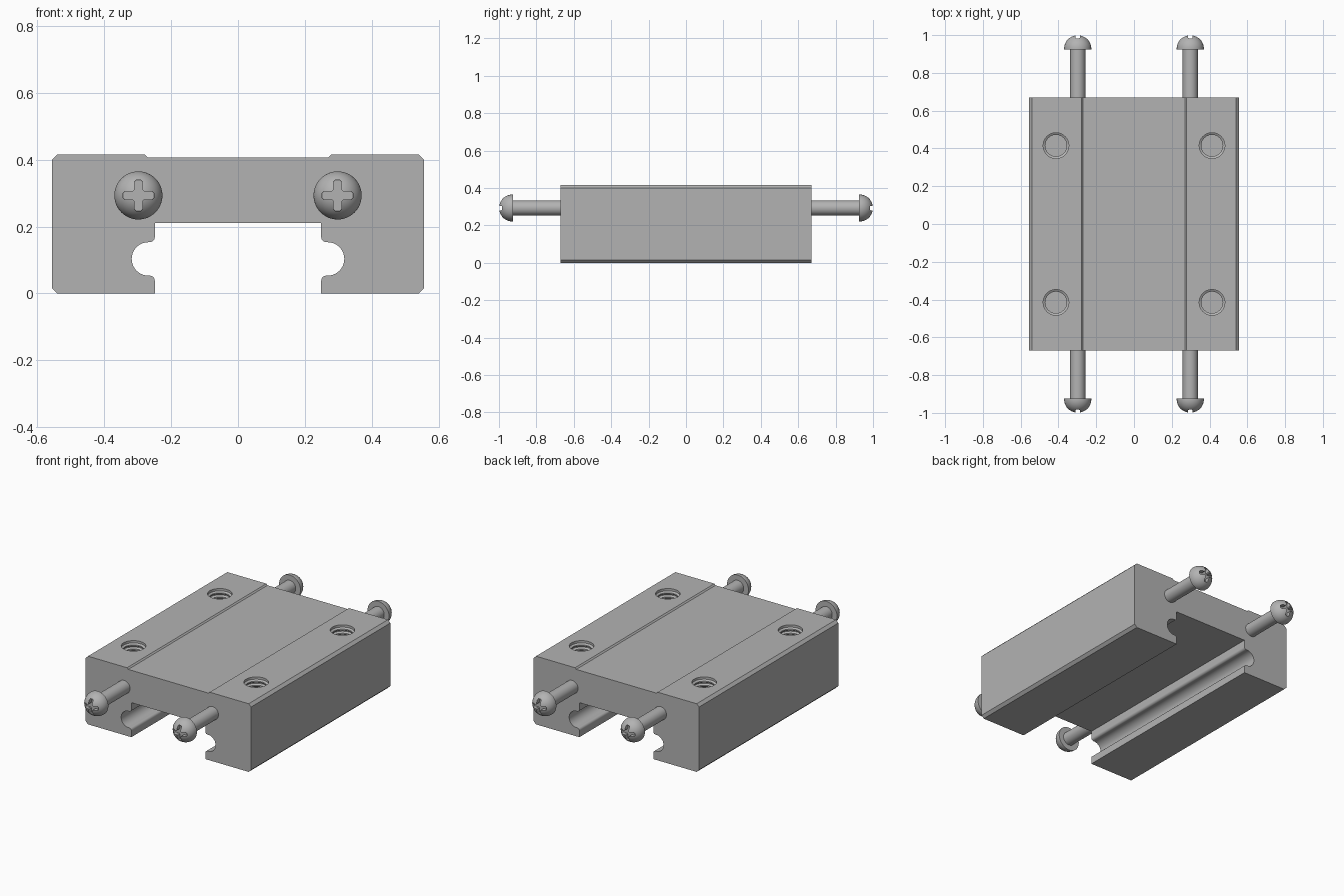
import bpy, bmesh, math
from mathutils import Matrix

if "Cube" in bpy.data.objects:
    bpy.data.objects.remove(bpy.data.objects["Cube"])

grey = bpy.data.materials.new("steel_grey")
grey.diffuse_color = (0.45, 0.45, 0.45, 1)
grey.use_nodes = True
grey.node_tree.nodes["Principled BSDF"].inputs["Base Color"].default_value = grey.diffuse_color


def finish(name, bm, mat=True):
    bmesh.ops.recalc_face_normals(bm, faces=bm.faces[:])
    me = bpy.data.meshes.new(name)
    bm.to_mesh(me)
    bm.free()
    ob = bpy.data.objects.new(name, me)
    bpy.context.collection.objects.link(ob)
    me.materials.append(grey)
    return ob


def extrude(name, outline, depth):
    """Closed outline in XY, extruded upward along Z from zero."""
    bm = bmesh.new()
    face = bm.faces.new([bm.verts.new((x, y, 0)) for x, y in outline])
    new = bmesh.ops.extrude_face_region(bm, geom=[face])["geom"]
    bmesh.ops.translate(bm, vec=(0, 0, depth),
                        verts=[v for v in new if isinstance(v, bmesh.types.BMVert)])
    return finish(name, bm)


def lathe(name, profile, segs=40):
    """Revolve (radius, z) points around Z; both ends lie on the axis."""
    bm = bmesh.new()
    vs = [bm.verts.new((r, 0, z)) for r, z in profile]
    es = [bm.edges.new(p) for p in zip(vs, vs[1:])]
    bmesh.ops.spin(bm, geom=vs + es, axis=(0, 0, 1), cent=(0, 0, 0),
                   angle=2 * math.pi, steps=segs)
    bmesh.ops.remove_doubles(bm, verts=bm.verts[:], dist=1e-5)
    return finish(name, bm)


def arc(cx, cy, r, a0, a1, n):
    return [(cx + r * math.cos(math.radians(a0 + (a1 - a0) * i / n)),
             cy + r * math.sin(math.radians(a0 + (a1 - a0) * i / n)))
            for i in range(n + 1)]


def cut(ob, cutter):
    m = ob.modifiers.new("cut", 'BOOLEAN')
    m.operation, m.solver, m.object = 'DIFFERENCE', 'EXACT', cutter
    bpy.context.view_layer.objects.active = ob
    bpy.ops.object.modifier_apply(modifier=m.name)
    bpy.data.objects.remove(cutter)


def smooth(ob):
    bpy.ops.object.select_all(action='DESELECT')
    ob.select_set(True)
    bpy.context.view_layer.objects.active = ob
    bpy.ops.object.shade_smooth_by_angle(angle=math.radians(30))


# carriage block: half section with ball groove, mirrored, then extruded
half = [(0.27, 0.407), (0.278, 0.415), (0.541, 0.415), (0.557, 0.399),
        (0.557, 0.016), (0.541, 0), (0.249, 0)]
half += arc(0.264, 0.038, 0.015, 180, 90, 5)
half += arc(0.268, 0.103, 0.05, -90, 90, 20)
half += arc(0.264, 0.168, 0.015, 270, 180, 5)
half += [(0.249, 0.21)]
block = extrude("carriage_block", half + [(-x, z) for x, z in reversed(half)], 1.34)
block.data.transform(Matrix.Translation((0, 0.67, 0)) @ Matrix.Rotation(math.pi / 2, 4, 'X'))

# threaded mounting holes
depth, pitch, turns = 0.2, 0.025, 8
thread = [(0, -depth), (0.057, -depth)]
for i in range(turns):
    z = -depth + i * pitch
    thread += [(0.057, z + 0.004), (0.068, z + 0.011), (0.068, z + 0.015), (0.057, z + 0.022)]
thread[-1:] = [(0.068, 0.02), (0, 0.02)]
for sx in (-1, 1):
    for sy in (-1, 1):
        hole = lathe("hole_cutter", thread)
        hole.data.transform(Matrix.Translation((sx * 0.413, sy * 0.415, 0.415)))
        cut(block, hole)
smooth(block)

# round-head screws with cross recess
a, b, c = 0.012, 0.046, 0.005
arm = [(b - c, -a), (b, -a + c), (b, a - c), (b - c, a), (a + c, a), (a, a + c)]
for sx in (-1, 1):
    for sy in (-1, 1):
        dome = arc(0, 0.928, 0.072, 0, 90, 14)
        dome[-1] = (0, 1.0)
        screw = lathe("screw_%s_%s" % ("back" if sy > 0 else "front", "right" if sx > 0 else "left"),
                      [(0, 0.57), (0.04, 0.57), (0.04, 0.924), (0.072, 0.924)] + dome, 48)
        cross = []
        for k in range(4):
            co, si = math.cos(k * math.pi / 2), math.sin(k * math.pi / 2)
            cross += [(x * co - y * si, x * si + y * co) for x, y in arm]
        slot = extrude("slot_cutter", cross, 0.1)
        slot.data.transform(Matrix.Translation((0, 0, 0.968)))
        cut(screw, slot)
        screw.data.transform(Matrix.Translation((sx * 0.298, 0, 0.293))
                             @ Matrix.Rotation(-sy * math.pi / 2, 4, 'X'))
        smooth(screw)
